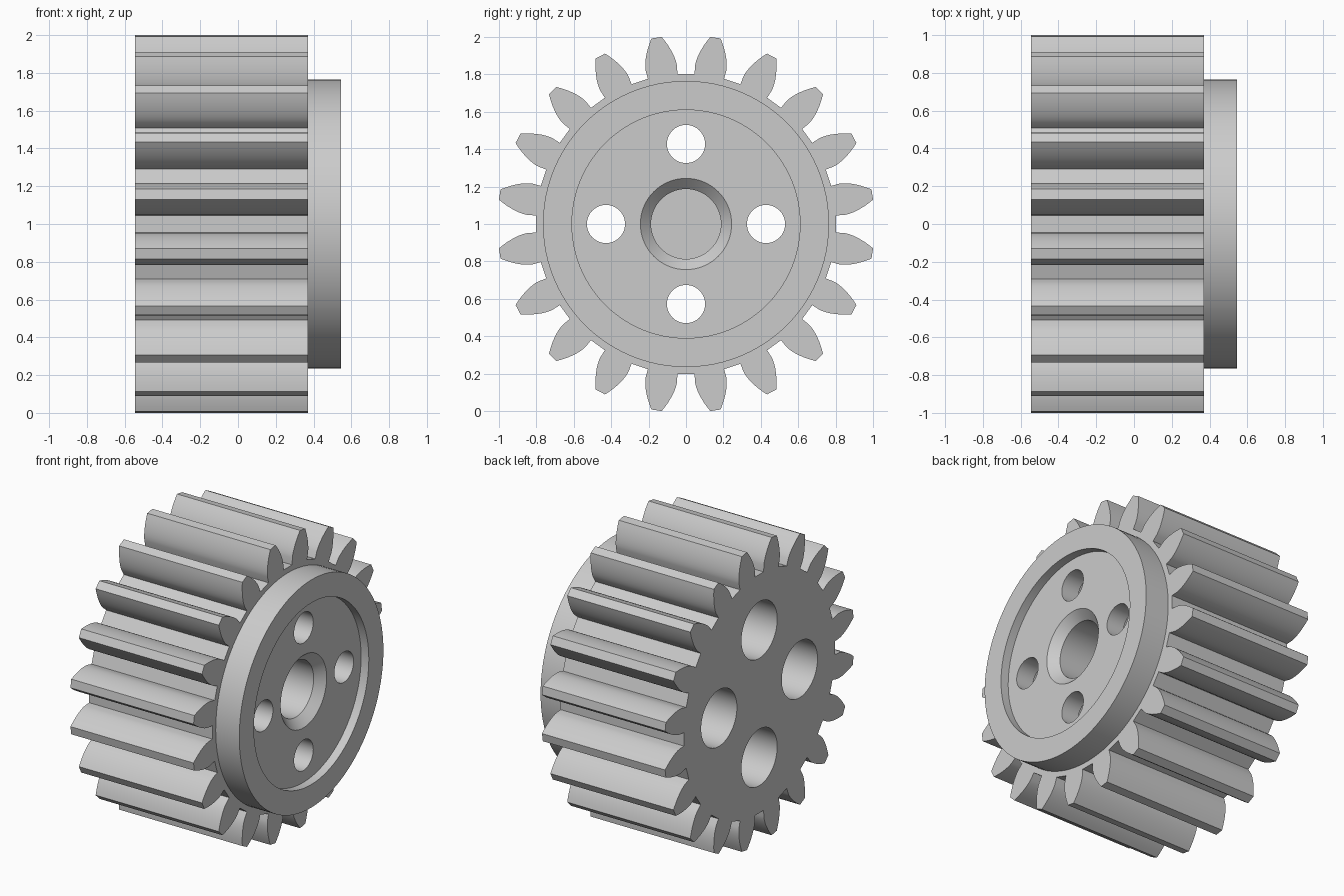
import bpy, bmesh
from math import acos, cos, sin, sqrt, pi, radians
from mathutils import Vector

default = bpy.data.objects.get("Cube")
if default:
    bpy.data.objects.remove(default, do_unlink=True)

TEETH = 20
MODULE = 0.0917
PITCH = MODULE * TEETH / 2
TIP, ROOT = PITCH + MODULE, PITCH - 1.25 * MODULE
BASE = PITCH * cos(radians(22.5))
BACK, FACE, FRONT = -0.545, 0.37, 0.545
FLOOR = FRONT - 0.057

steel = bpy.data.materials.new("plain grey")
steel.use_nodes = True
grey = (0.6, 0.6, 0.6, 1)
steel.diffuse_color = grey
steel.node_tree.nodes["Principled BSDF"].inputs["Base Color"].default_value = grey


def finish(name, bm):
    bmesh.ops.recalc_face_normals(bm, faces=bm.faces)
    mesh = bpy.data.meshes.new(name)
    bm.to_mesh(mesh)
    bm.free()
    mesh.materials.append(steel)
    obj = bpy.data.objects.new(name, mesh)
    bpy.context.collection.objects.link(obj)
    return obj


def turned(name, profile, y=0, z=1, steps=64):
    """Solid turned about the x axis from (x, radius) pairs, with flat ends."""
    bm = bmesh.new()
    rings = []
    for x, r in profile:
        angles = [2 * pi * i / steps for i in range(steps)]
        rings.append([bm.verts.new((x, y + r * cos(a), z + r * sin(a))) for a in angles])
    for lower, upper in zip(rings, rings[1:]):
        for i in range(steps):
            j = (i + 1) % steps
            bm.faces.new((lower[i], lower[j], upper[j], upper[i]))
    bm.faces.new(rings[0])
    bm.faces.new(rings[-1])
    return finish(name, bm)


def involute(r):
    a = acos(min(1, BASE / r))
    return sin(a) / cos(a) - a


def half_tooth(r):
    return pi / (2 * TEETH) + involute(PITCH) - involute(max(r, BASE))


def combine(target, tool, operation):
    mod = target.modifiers.new(tool.name, "BOOLEAN")
    mod.operation, mod.object, mod.solver = operation, tool, "EXACT"
    tool.hide_render = True
    bpy.context.view_layer.objects.active = target
    bpy.ops.object.modifier_apply(modifier=mod.name)
    bpy.data.objects.remove(tool, do_unlink=True)


# Toothed body: involute outline extruded along the axis
flank = [ROOT] + [BASE + (TIP - BASE) * (k / 8) for k in range(9)]
bm = bmesh.new()
outline = []
for t in range(TEETH):
    middle = 2 * pi * (t + 0.5) / TEETH
    points = [(r, middle - half_tooth(r)) for r in flank]
    points += [(r, middle + half_tooth(r)) for r in reversed(flank)]
    outline += [bm.verts.new((BACK, r * cos(a), 1 + r * sin(a))) for r, a in points]
cap = bm.faces.new(outline)
extruded = bmesh.ops.extrude_face_region(bm, geom=[cap], use_keep_orig=True)
moved = [v for v in extruded["geom"] if isinstance(v, bmesh.types.BMVert)]
bmesh.ops.translate(bm, verts=moved, vec=Vector((FACE - BACK, 0, 0)))
gear = finish("gear", bm)

# Raised collar with a shallow recess
combine(gear, turned("collar", [(FACE - 0.15, 0.765), (FRONT, 0.765)], steps=96), "UNION")
combine(gear, turned("recess", [(FLOOR, 0.61), (FRONT + 0.1, 0.61)], steps=96), "DIFFERENCE")

# Chamfered blind bore
bore = [(-0.35, 0.187), (FLOOR - 0.057, 0.187), (FLOOR, 0.244), (FLOOR + 0.03, 0.244)]
combine(gear, turned("bore", bore), "DIFFERENCE")

# Four through holes, counterbored from the back
hole = [(BACK - 0.1, 0.19), (0.36, 0.19), (0.36, 0.102), (FRONT + 0.1, 0.102)]
for i in range(4):
    a = i * pi / 2
    cutter = turned("hole", hole, 0.428 * cos(a), 1 + 0.428 * sin(a), 48)
    combine(gear, cutter, "DIFFERENCE")

# Smooth flanks and rounds, crisp edges
bpy.ops.object.select_all(action="DESELECT")
gear.select_set(True)
bpy.context.view_layer.objects.active = gear
bpy.ops.object.shade_smooth_by_angle(angle=radians(25))
